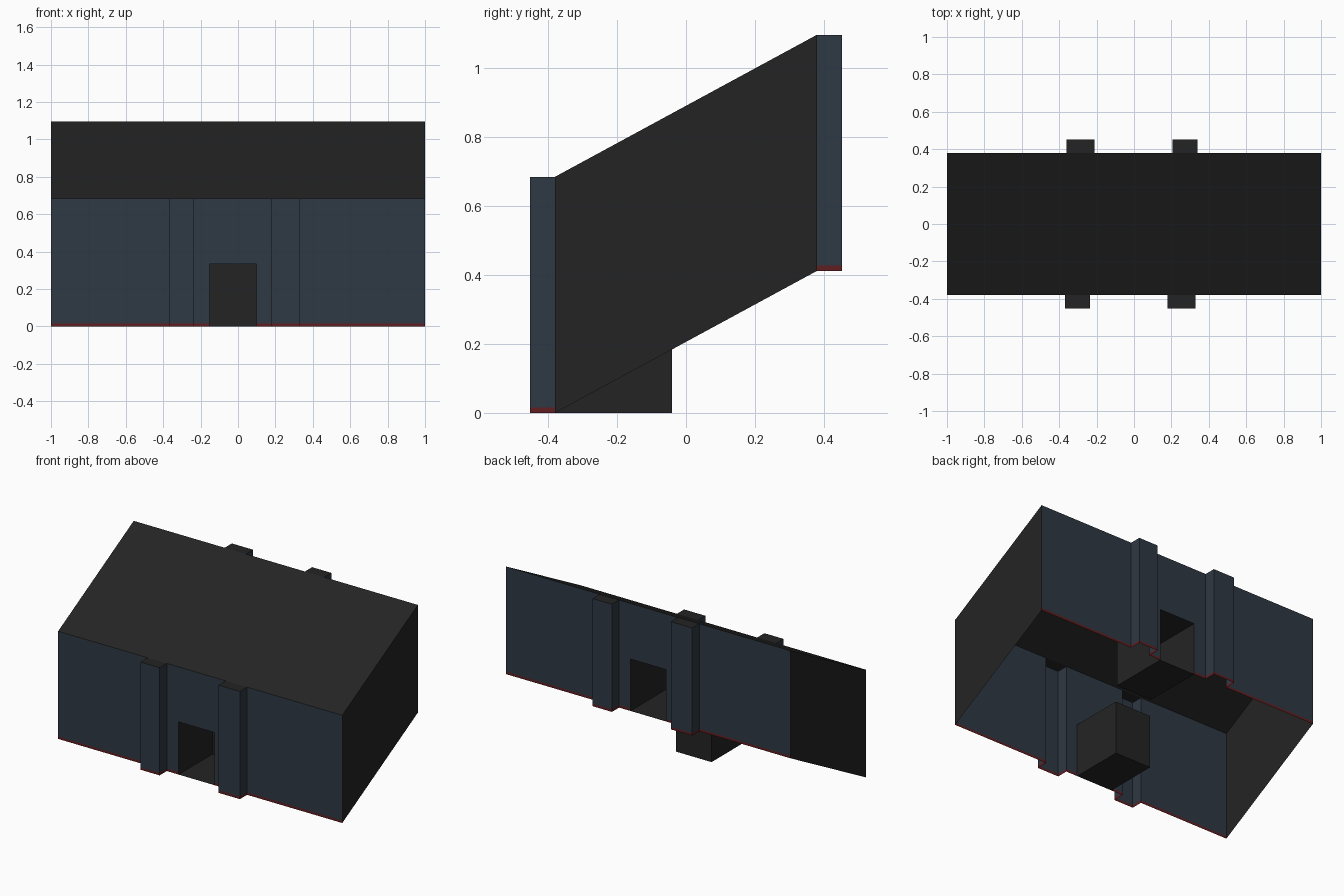
import bpy

if "Cube" in bpy.data.objects:
    bpy.data.objects.remove(bpy.data.objects["Cube"])

H = 0.685      # wall height
RISE = 0.412   # back wall sits this much higher than the front
WALL = 0.38    # wall distance from centre
OUT = 0.452    # pilaster face distance from centre
TRIM = 0.015   # painted strip at the wall foot


def material(name, rgb):
    m = bpy.data.materials.new(name)
    m.diffuse_color = (*rgb, 1)
    m.use_nodes = True
    m.node_tree.nodes["Principled BSDF"].inputs["Base Color"].default_value = m.diffuse_color
    return m


BLUE = material("slate blue", (0.028, 0.040, 0.056))
RED = material("dark red", (0.120, 0.013, 0.015))
DARK = material("charcoal", (0.0176, 0.0176, 0.0176))


def build(name, quads, mats, slots=None, flip=False):
    """Mesh object made of separate flat quads."""
    verts, faces = [], []
    for q in quads:
        n = len(verts)
        verts += q
        face = [n, n + 1, n + 2, n + 3]
        faces.append(face[::-1] if flip else face)
    me = bpy.data.meshes.new(name)
    me.from_pydata(verts, [], faces)
    for m in mats:
        me.materials.append(m)
    for p, s in zip(me.polygons, slots or [0] * len(quads)):
        p.material_index = s
    ob = bpy.data.objects.new(name, me)
    bpy.context.collection.objects.link(ob)
    return ob


def facade(name, side, base, pilasters, door, depth, door_h):
    """side is -1 for the front, 1 for the back."""
    flip = side > 0
    yw, yo, yi = side * WALL, side * OUT, side * (WALL - depth)
    d0, d1 = door
    top = base + H
    head = base + door_h

    # Plan outline: wall with two hollow pilasters and the door opening
    (a0, a1), (b0, b1) = pilasters
    plan = [(-1, yw), (a0, yw), (a0, yo), (a1, yo), (a1, yw), (d0, yw),
            (d1, yw), (b0, yw), (b0, yo), (b1, yo), (b1, yw), (1, yw)]
    quads, slots = [], []
    for (xa, ya), (xb, yb) in zip(plan, plan[1:]):
        if xa == d0:
            bands = [(head, top, 0)]
        else:
            bands = [(base, base + TRIM, 1), (base + TRIM, top, 0)]
        for z0, z1, s in bands:
            quads.append([(xa, ya, z0), (xb, yb, z0), (xb, yb, z1), (xa, ya, z1)])
            slots.append(s)
    build(name + "_wall", quads, [BLUE, RED], slots, flip)

    # Pilaster caps
    build(name + "_pilaster_caps",
          [[(x0, yo, top), (x1, yo, top), (x1, yw, top), (x0, yw, top)]
           for x0, x1 in pilasters], [DARK], None, flip)

    # Door recess: floor, ceiling, two sides, end
    build(name + "_door_recess", [
        [(d0, yw, base), (d1, yw, base), (d1, yi, base), (d0, yi, base)],
        [(d0, yi, head), (d1, yi, head), (d1, yw, head), (d0, yw, head)],
        [(d0, yw, base), (d0, yi, base), (d0, yi, head), (d0, yw, head)],
        [(d1, yi, base), (d1, yw, base), (d1, yw, head), (d1, yi, head)],
        [(d0, yi, base), (d1, yi, base), (d1, yi, head), (d0, yi, head)],
    ], [DARK], None, flip)


facade("front", -1, 0.0, [(-0.37, -0.235), (0.18, 0.33)], (-0.152, 0.10), 0.34, 0.335)
facade("back", 1, RISE, [(-0.36, -0.21), (0.205, 0.34)], (-0.125, 0.125), 0.38, 0.33)

# Sloping roof
build("roof", [[(-1, -WALL, H), (1, -WALL, H), (1, WALL, H + RISE), (-1, WALL, H + RISE)]], [DARK])

# Slanted end walls
for x, label in ((1, "right"), (-1, "left")):
    build(label + "_end_wall", [[(x, -WALL, 0), (x, WALL, RISE),
                                 (x, WALL, H + RISE), (x, -WALL, H)]], [DARK], None, x < 0)
